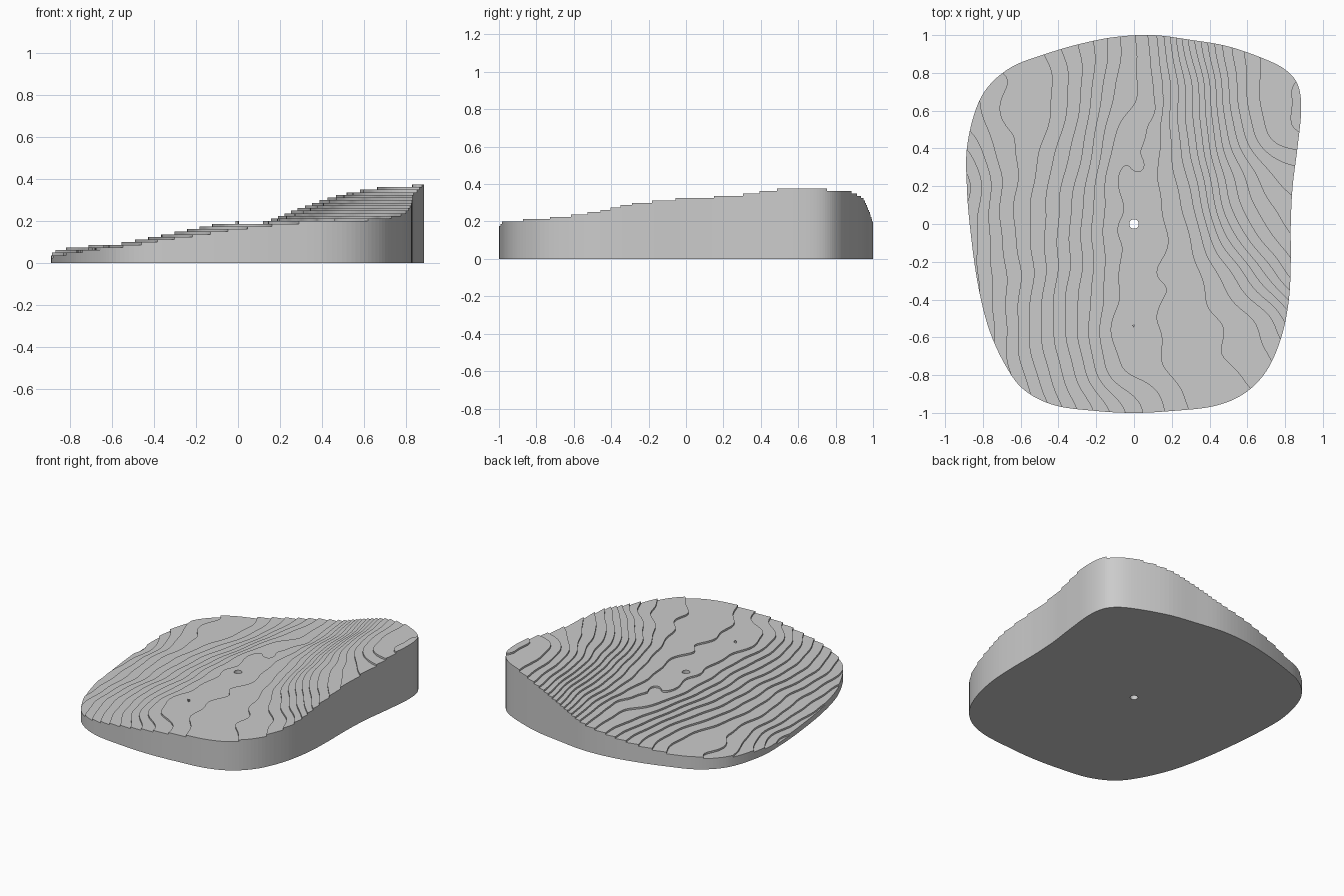
import bpy, bmesh, math
from mathutils import Vector

if "Cube" in bpy.data.objects:
    bpy.data.objects.remove(bpy.data.objects["Cube"])

STEP = 0.0125      # height of one terrace
HOLE = 0.025       # radius of the centre hole
RINGS = 44

# Rim of the slab, clockwise from the back
RIM = [(.1, 1), (.3, .975), (.5, .94), (.7, .87), (.81, .81), (.87, .73), (.885, .6),
       (.865, .4), (.84, .2), (.83, 0), (.83, -.2), (.82, -.4), (.78, -.6), (.7, -.78),
       (.58, -.9), (.42, -.965), (.2, -.99), (0, -1), (-.2, -.99), (-.42, -.96),
       (-.58, -.88), (-.68, -.75), (-.77, -.55), (-.83, -.3), (-.87, 0), (-.885, .2),
       (-.885, .4), (-.84, .6), (-.77, .73), (-.65, .83), (-.5, .89), (-.3, .95), (-.1, .99)]

# Ground height in thousandths: rows run front to back, columns right to left of the model
RELIEF = [
    [40, 60, 90, 125, 155, 180, 200, 205, 210, 220],
    [40, 70, 105, 144, 183, 196, 208, 213, 222, 240],
    [40, 70, 112, 150, 186, 197, 207, 216, 235, 270],
    [40, 72, 106, 146, 184, 199, 207, 237, 279, 315],
    [40, 77, 108, 146, 184, 194, 217, 275, 314, 334],
    [35, 75, 105, 138, 185, 197, 231, 294, 333, 345],
    [60, 85, 95, 128, 172, 193, 244, 317, 362, 377],
    [75, 86, 94, 120, 162, 187, 250, 325, 368, 374],
    [85, 90, 100, 125, 157, 195, 270, 335, 366, 372],
]

# Small knolls and dips: x, y, radius, height
KNOLLS = [(-.04, -.55, .1, .008), (.03, .3, .06, -.007), (-.62, .6, .09, .006),
          (-.03, -.03, .05, .005), (.33, -.58, .06, -.006), (.1, .6, .06, -.005)]


def spline(a, b, c, d, t):
    return b + (c - a) * (t / 2) + (a * 2 - b * 5 + c * 4 - d) * (t * t / 2) \
        + (b * 3 - c * 3 + d - a) * (t ** 3 / 2)


def sample(values, pos):
    last = len(values) - 1
    pos = min(max(pos, 0), last)
    i = min(int(pos), last - 1)
    picks = [values[min(max(i + k, 0), last)] for k in (-1, 0, 1, 2)]
    return spline(*picks, pos - i)


def ground(x, y):
    rows = [sample(row, (x + .9) / .2) for row in RELIEF]
    h = sample(rows, (y + 1) / .25) / 1000
    for kx, ky, r, up in KNOLLS:
        h += up * math.exp(-((x - kx) ** 2 + (y - ky) ** 2) / r ** 2)
    return h + .0015 * math.sin(17 * y + 5 * x) * math.sin(11 * x - 7 * y)


def smooth_rim(per_span=7):
    pts = [Vector(p) for p in RIM]
    n = len(pts)
    return [spline(*(pts[(i + k) % n] for k in (-1, 0, 1, 2)), s / per_span)
            for i in range(n) for s in range(per_span)]


def smooth_ground():
    """Sloping sheet from the centre hole out to the rim."""
    bm = bmesh.new()
    loops = []
    for p in smooth_rim():
        inner = p.normalized() * HOLE
        line = [inner.lerp(p, r / RINGS) for r in range(RINGS + 1)]
        loops.append([bm.verts.new((q.x, q.y, ground(q.x, q.y))) for q in line])
    for i, a in enumerate(loops):
        b = loops[i - 1]
        for r in range(RINGS):
            bm.faces.new((a[r], b[r], b[r + 1], a[r + 1]))
    bmesh.ops.triangulate(bm, faces=bm.faces[:])
    bmesh.ops.recalc_face_normals(bm, faces=bm.faces[:])
    if sum(f.normal.z for f in bm.faces) < 0:
        bmesh.ops.reverse_faces(bm, faces=bm.faces[:])
    return bm


def cut(bm, z, **clear):
    bmesh.ops.bisect_plane(bm, geom=bm.verts[:] + bm.edges[:] + bm.faces[:], dist=1e-6,
                           plane_co=(0, 0, z), plane_no=(0, 0, 1), **clear)


def add_terrace(sheet, level, out):
    """Flat tread between two contours, with its riser and its share of the outer wall."""
    band = sheet.copy()
    cut(band, level, clear_inner=True)
    cut(band, level + STEP, clear_outer=True)

    def on(edge, z):
        return all(abs(v.co.z - z) < 1e-5 for v in edge.verts)

    def put(v, z):
        return out.verts.new((v.co.x, v.co.y, z))

    tread = {v: put(v, level) for v in band.verts}
    for f in band.faces:
        out.faces.new([tread[v] for v in f.verts])
    for e in band.edges:
        if not e.is_boundary or on(e, level + STEP):
            continue
        foot = level - STEP if on(e, level) else 0
        loop = e.link_loops[0]
        a, b = loop.vert, loop.link_loop_next.vert
        out.faces.new((tread[b], tread[a], put(a, foot), put(b, foot)))
    band.free()


# Terraces from lowest to highest
sheet = smooth_ground()
heights = [v.co.z for v in sheet.verts]
slab = bmesh.new()
for k in range(int(min(heights) / STEP), int(max(heights) / STEP) + 1):
    add_terrace(sheet, k * STEP, slab)
sheet.free()
bmesh.ops.remove_doubles(slab, verts=slab.verts[:], dist=1e-5)

# Flat underside around the hole
base_edges = [e for e in slab.edges if e.is_boundary and all(v.co.z < 1e-6 for v in e.verts)]
filled = bmesh.ops.triangle_fill(slab, edges=base_edges, use_beauty=True)
base = [g for g in filled["geom"] if isinstance(g, bmesh.types.BMFace)]
for f in base:
    f.normal_update()
    if f.normal.z > 0:
        f.normal_flip()

mesh = bpy.data.meshes.new("terraced_slab")
slab.to_mesh(mesh)
slab.free()

# Plain grey
grey = bpy.data.materials.new("plain_grey")
grey.use_nodes = True
colour = (.6, .6, .6, 1)
grey.diffuse_color = colour
grey.node_tree.nodes["Principled BSDF"].inputs["Base Color"].default_value = colour
mesh.materials.append(grey)
bpy.context.collection.objects.link(bpy.data.objects.new("terraced_slab", mesh))
